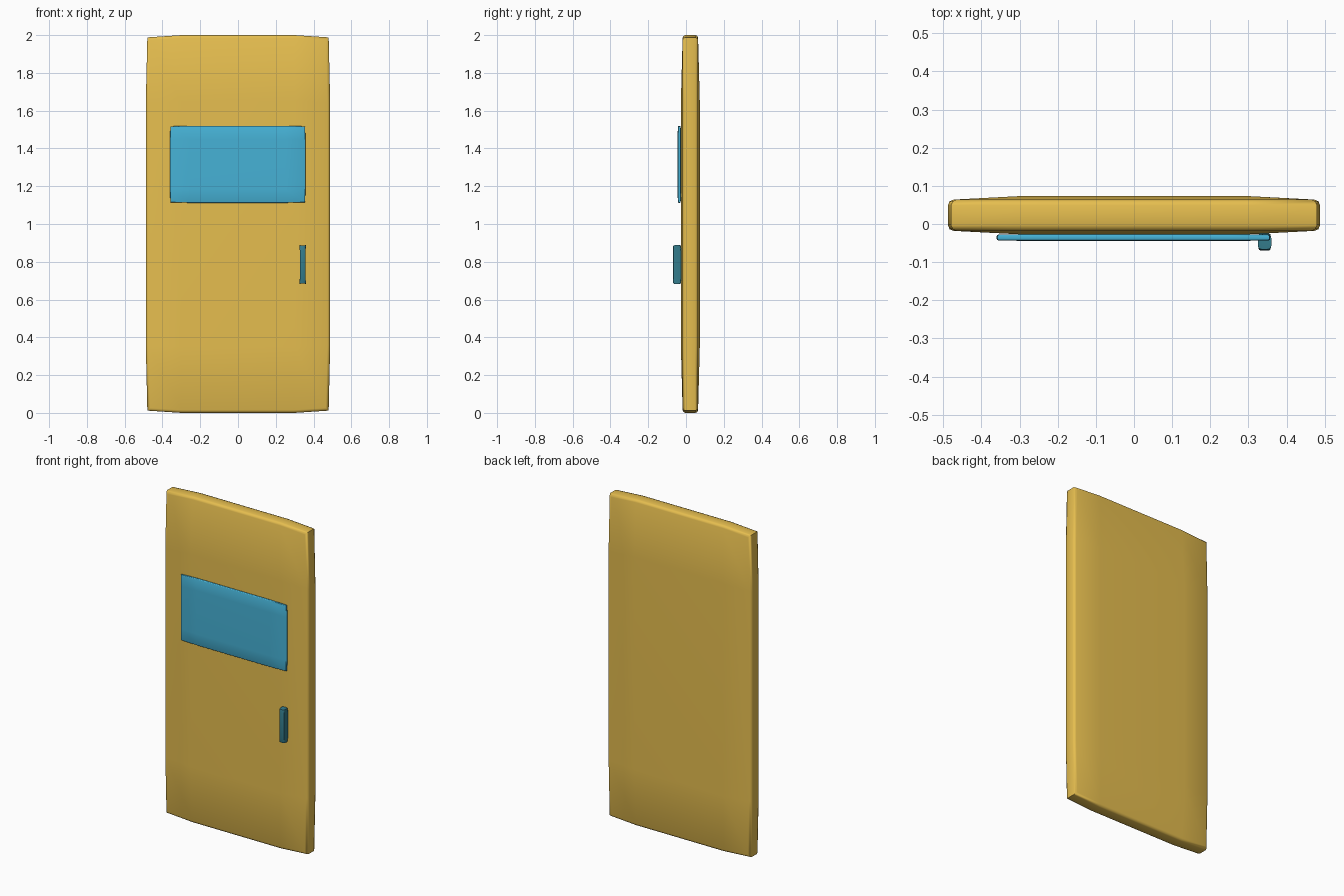
import bpy, bmesh
from mathutils import Vector

cube = bpy.data.objects.get("Cube")
if cube:
    bpy.data.objects.remove(cube, do_unlink=True)


def material(name, srgb):
    col = [((c / 255 + 0.055) / 1.055) ** 2.4 for c in srgb] + [1]
    m = bpy.data.materials.new(name)
    m.use_nodes = True
    m.diffuse_color = col
    m.node_tree.nodes["Principled BSDF"].inputs["Base Color"].default_value = col
    return m


def panel(name, lo, hi, flat, bow, radius, mat, segments=2):
    """Softly bowed slab: flat in the middle, easing back towards its rim."""
    lo, hi = Vector(lo), Vector(hi)
    mid, half = (lo + hi) / 2, (hi - lo) / 2
    bm = bmesh.new()
    bmesh.ops.create_cube(bm, size=2)
    # Loops that bound the flat middle
    for axis in (0, 2):
        for side in (-1, 1):
            n = Vector((0, 0, 0))
            n[axis] = 1
            bmesh.ops.bisect_plane(bm, geom=bm.verts[:] + bm.edges[:] + bm.faces[:],
                                   plane_co=n * side * flat[axis // 2], plane_no=n)
    # Ease the outer ring inwards
    for v in bm.verts:
        rim_x, rim_z = abs(v.co.x) > 0.99, abs(v.co.z) > 0.99
        p = Vector(v.co[i] * half[i] for i in range(3))
        for axis, pulled in ((0, rim_z), (1, rim_x or rim_z), (2, rim_x)):
            if pulled:
                p[axis] -= bow[axis] * (1 if v.co[axis] > 0 else -1) * abs(v.co[axis])
        v.co = p + mid
    # Round the front and back rims
    rims = [e for e in bm.edges if e.calc_face_angle(0) > 0.8
            and abs(e.verts[0].co.y - e.verts[1].co.y) < half.y]
    bmesh.ops.bevel(bm, geom=rims, offset=radius, segments=segments,
                    profile=0.5, affect='EDGES', clamp_overlap=True)
    bmesh.ops.recalc_face_normals(bm, faces=bm.faces)
    mesh = bpy.data.meshes.new(name)
    bm.to_mesh(mesh)
    bm.free()
    mesh.materials.append(mat)
    ob = bpy.data.objects.new(name, mesh)
    bpy.context.collection.objects.link(ob)
    bpy.ops.object.select_all(action='DESELECT')
    ob.select_set(True)
    bpy.context.view_layer.objects.active = ob
    bpy.ops.object.shade_smooth_by_angle(angle=1.0)
    return ob


yellow = material("yellow paint", (230, 190, 79))
blue = material("blue glass", (70, 178, 214))
teal = material("dark teal", (52, 124, 140))

panel("door_panel", (-0.488, -0.027, 0), (0.488, 0.073, 2),
      (0.62, 0.65), (0.008, 0.009, 0.012), 0.015, yellow)
panel("window", (-0.36, -0.045, 1.112), (0.357, -0.026, 1.52),
      (0.7, 0.65), (0.002, 0.002, 0.003), 0.004, blue)
panel("handle", (0.318, -0.07, 0.675), (0.367, -0.024, 0.896),
      (0.45, 0.7), (0.007, 0.003, 0.008), 0.011, teal)
